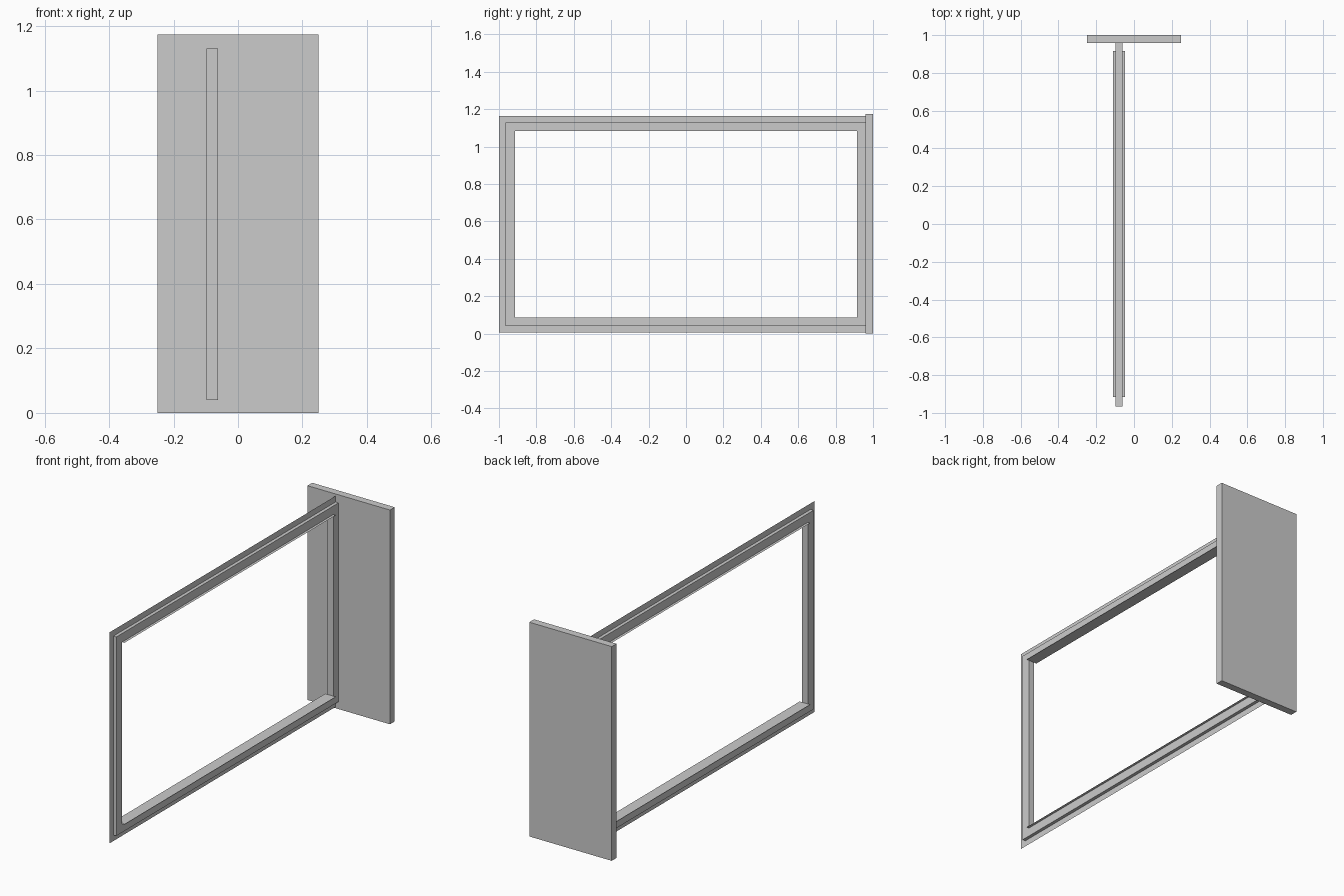
import bpy, bmesh

if "Cube" in bpy.data.objects:
    bpy.data.objects.remove(bpy.data.objects["Cube"])

FRAME_X = -0.08          # centre plane of the frame
MID_Z = 0.585            # mid height of the frame


def finish(name, bm):
    bmesh.ops.recalc_face_normals(bm, faces=bm.faces)
    mesh = bpy.data.meshes.new(name)
    bm.to_mesh(mesh)
    bm.free()
    obj = bpy.data.objects.new(name, mesh)
    bpy.context.collection.objects.link(obj)
    return obj


def ring(name, outer, inner, depth=0.0):
    """Rectangular ring in the YZ plane; sizes are (half width, half height)."""
    bm = bmesh.new()
    x = FRAME_X - depth / 2
    corners = [(-1, -1), (1, -1), (1, 1), (-1, 1)]
    loops = [[bm.verts.new((x, sy * w, MID_Z + sz * h)) for sy, sz in corners]
             for w, h in (outer, inner)]
    for i in range(4):
        j = (i + 1) % 4
        bm.faces.new((loops[0][i], loops[0][j], loops[1][j], loops[1][i]))
    if depth:
        geo = bmesh.ops.extrude_face_region(bm, geom=bm.faces[:], use_keep_orig=True)
        moved = [g for g in geo["geom"] if isinstance(g, bmesh.types.BMVert)]
        bmesh.ops.translate(bm, verts=moved, vec=(depth, 0, 0))
    return finish(name, bm)


def sheet(name, x0, x1, y0, y1, z):
    bm = bmesh.new()
    bm.faces.new([bm.verts.new(p) for p in
                  ((x0, y0, z), (x1, y0, z), (x1, y1, z), (x0, y1, z))])
    return finish(name, bm)


# Solid window frame
ring("window_frame", (0.965, 0.545), (0.915, 0.498), 0.036)

# Paper-thin flange around the outside of the frame
ring("outer_flange", (0.999, 0.578), (0.965, 0.545))

# Wider thin ledges along the inner top and bottom edges
for label, side in (("lower", -1), ("upper", 1)):
    sheet(label + "_ledge", FRAME_X - 0.032, FRAME_X + 0.032,
          -0.915, 0.915, MID_Z + side * 0.4975)

# Upright end panel
bm = bmesh.new()
bmesh.ops.create_cube(bm, size=1)
bmesh.ops.scale(bm, vec=(0.5, 0.041, 1.174), verts=bm.verts)
bmesh.ops.translate(bm, vec=(0, 0.9795, 0.587), verts=bm.verts)
finish("end_panel", bm)
